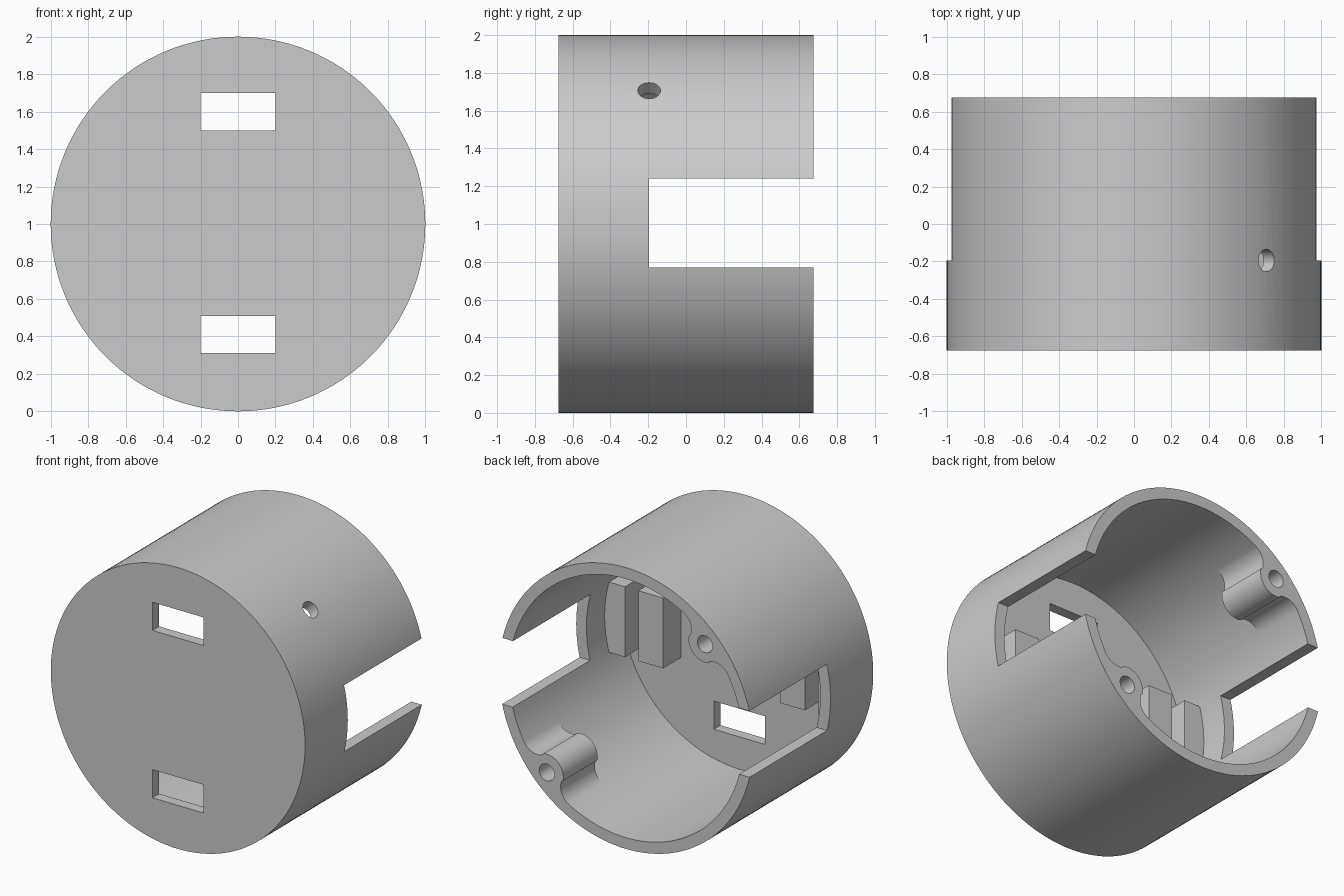
import bpy, bmesh, math
from mathutils import Matrix, Vector

cube = bpy.data.objects.get("Cube")
if cube:
    bpy.data.objects.remove(cube, do_unlink=True)

OUTER, INNER, HALF = 1.0, 0.92, 0.675
FLOOR = -0.6          # inside face of the front plate
MID = Vector((0, 0, 1))

grey = bpy.data.materials.new("plain_grey")
grey.use_nodes = True
grey.diffuse_color = (0.6, 0.6, 0.6, 1)
grey.node_tree.nodes["Principled BSDF"].inputs["Base Color"].default_value = (0.6, 0.6, 0.6, 1)


def finish(name, bm):
    bmesh.ops.recalc_face_normals(bm, faces=bm.faces)
    mesh = bpy.data.meshes.new(name)
    bm.to_mesh(mesh)
    bm.free()
    mesh.materials.append(grey)
    obj = bpy.data.objects.new(name, mesh)
    bpy.context.collection.objects.link(obj)
    return obj


def box(name, x, y, z):
    bm = bmesh.new()
    bmesh.ops.create_cube(bm, size=1)
    for v in bm.verts:
        v.co = [(lo + hi) / 2 + c * (hi - lo) for c, (lo, hi) in zip(v.co, (x, y, z))]
    return finish(name, bm)


def rod(name, start, end, radius, sides):
    start, end = Vector(start), Vector(end)
    axis = end - start
    bm = bmesh.new()
    place = Matrix.Translation((start + end) / 2) @ axis.to_track_quat("Z", "Y").to_matrix().to_4x4()
    bmesh.ops.create_cone(bm, cap_ends=True, segments=sides, radius1=radius,
                          radius2=radius, depth=axis.length, matrix=place)
    return finish(name, bm)


def cut(target, cutter):
    mod = target.modifiers.new("cut", "BOOLEAN")
    mod.operation, mod.solver, mod.object = "DIFFERENCE", "EXACT", cutter
    bpy.context.view_layer.objects.active = target
    bpy.ops.object.modifier_apply(modifier=mod.name)
    bpy.data.objects.remove(cutter, do_unlink=True)


def arc(centre, radius, a, b, steps):
    return [Vector((centre[0] + radius * math.cos(a + (b - a) * i / steps),
                    centre[1] + radius * math.sin(a + (b - a) * i / steps)))
            for i in range(steps + 1)]


BOSS_R, BOSS_AT, FILLET, SPREAD = 0.13, 0.88, 0.12, math.radians(15.5)


def screw_boss(name, angle):
    # Round boss blended into the wall by a concave fillet on each side
    f = ((INNER - FILLET) * math.cos(SPREAD), (INNER - FILLET) * math.sin(SPREAD))
    phi = math.atan2(f[1], f[0] - BOSS_AT)
    half = [Vector((1.05 * math.cos(SPREAD), 1.05 * math.sin(SPREAD)))]
    half += arc(f, FILLET, SPREAD, phi - math.pi, 12)
    half += arc((BOSS_AT, 0), BOSS_R, phi, math.pi, 10)[1:]
    outline = half + [Vector((p.x, -p.y)) for p in reversed(half[:-1])]
    c, s = math.cos(angle), math.sin(angle)
    bm = bmesh.new()
    face = bm.faces.new([bm.verts.new((p.x * c - p.y * s, 0.29, 1 + p.x * s + p.y * c))
                         for p in outline])
    wall = bmesh.ops.extrude_face_region(bm, geom=[face])
    moved = [g for g in wall["geom"] if isinstance(g, bmesh.types.BMVert)]
    bmesh.ops.translate(bm, verts=moved, vec=(0, 0.8, 0))
    return finish(name, bm)


# Hollow interior, with the bosses and ribs left standing
boss_angles = [math.radians(-45), math.radians(135)]
cavity = rod("cavity", MID + Vector((0, FLOOR, 0)), MID + Vector((0, 0.9, 0)), INNER, 128)
for a in boss_angles:
    cut(cavity, screw_boss("screw_boss", a))
for side in (-1, 1):
    for near, far in ((0.46, 0.655), (0.76, 0.95)):
        cut(cavity, box("board_rib", sorted((side * near, side * far)), (-0.7, -0.4), (0.75, 1.25)))

# Cup-shaped housing with its closed front
housing = rod("housing", MID + Vector((0, -HALF, 0)), MID + Vector((0, HALF, 0)), OUTER, 128)
cut(housing, cavity)

# Side notches open to the back
cut(housing, box("side_notches", (-1.2, 1.2), (-0.195, 0.9), (0.77, 1.24)))

# Front slots
for low in (0.31, 1.5):
    cut(housing, box("front_slot", (-0.2, 0.2), (-0.8, -0.5), (low, low + 0.2)))

# Screw holes in the bosses
for a in boss_angles:
    x, z = BOSS_AT * math.cos(a), 1 + BOSS_AT * math.sin(a)
    cut(housing, rod("screw_hole", (x, 0.35, z), (x, 0.8, z), 0.06, 32))

# Radial hole through the upper left wall
d = math.sqrt(0.5)
cut(housing, rod("radial_hole", (0.8 * d, -0.195, 1 + 0.8 * d), (1.2 * d, -0.195, 1 + 1.2 * d), 0.06, 32))

# Smooth curved walls, sharp edges
bpy.ops.object.select_all(action="DESELECT")
housing.select_set(True)
bpy.context.view_layer.objects.active = housing
bpy.ops.object.shade_smooth_by_angle(angle=math.radians(30))
